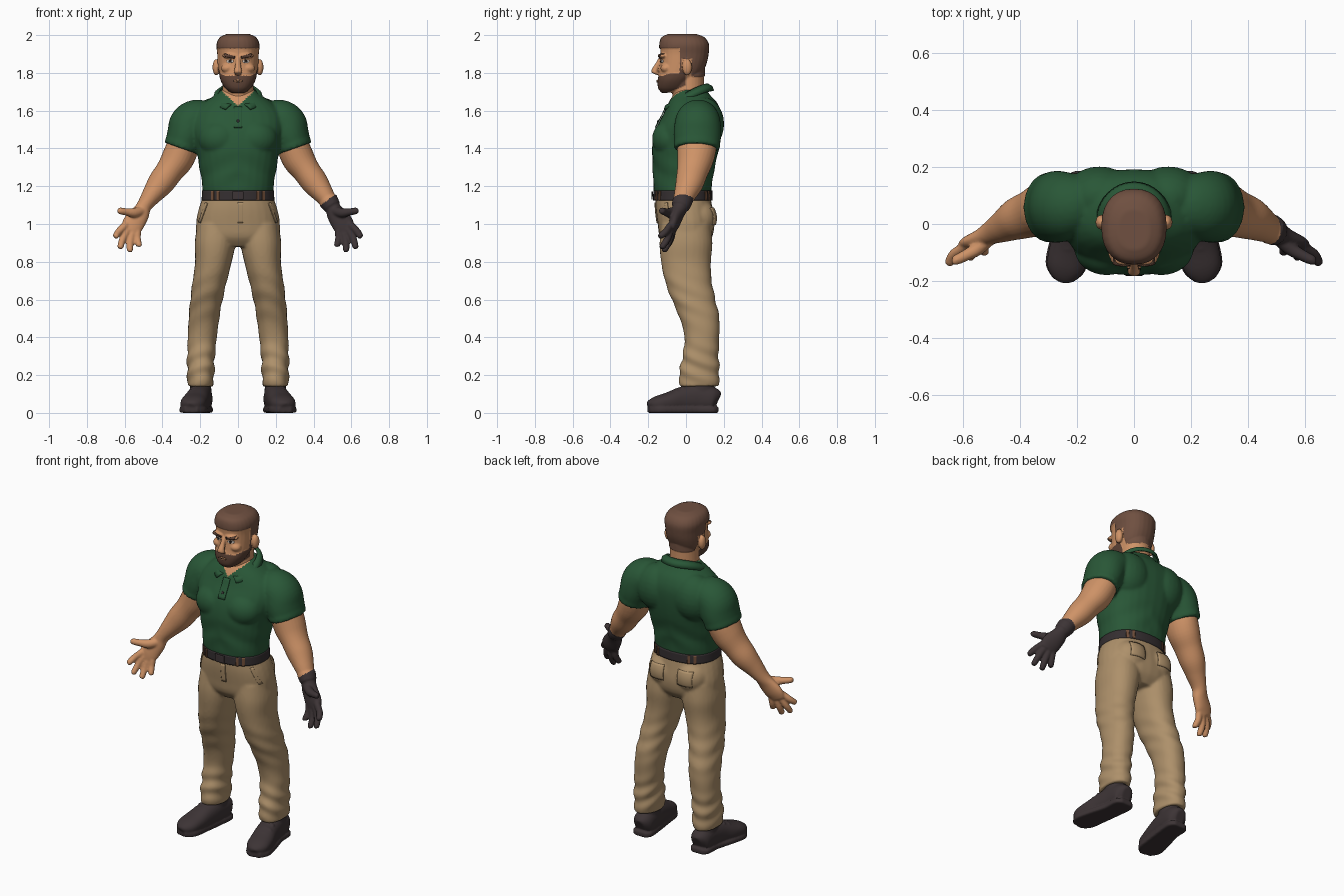
import bpy, bmesh, math
from mathutils import Vector, Matrix
from mathutils.bvhtree import BVHTree

cube = bpy.data.objects.get("Cube")
if cube:
    bpy.data.objects.remove(cube)


def material(name, *rgb):
    m = bpy.data.materials.new(name)
    m.use_nodes = True
    m.diffuse_color = (*rgb, 1)
    shader = m.node_tree.nodes["Principled BSDF"]
    shader.inputs["Base Color"].default_value = (*rgb, 1)
    shader.inputs["Roughness"].default_value = 0.8
    return m


GREEN = material("shirt green", .022, .095, .038)
KHAKI = material("khaki", .42, .28, .145)
SKIN = material("skin", .62, .29, .135)
HAIR = material("hair brown", .16, .08, .052)
BEARD = material("beard brown", .11, .055, .036)
LEATHER = material("dark leather", .046, .034, .036)
BELT = material("belt black", .035, .028, .03)
TAN = material("strap brown", .16, .075, .04)
WHITE = material("eye white", .6, .55, .5)
BLACK = material("eye dark", .02, .014, .012)
Z = Vector((0, 0, 1))


def spline(points, steps=5):
    P = [Vector(p) for p in points]
    out = []
    for i in range(len(P) - 1):
        a, b, c, d = P[max(i - 1, 0)], P[i], P[i + 1], P[min(i + 2, len(P) - 1)]
        for k in range(steps):
            t = k / steps
            out.append((b * 2 + (c - a) * t + (a * 2 - b * 5 + c * 4 - d) * t ** 2
                        + (b * 3 - a - c * 3 + d) * t ** 3) / 2)
    return out + [P[-1]]


def limb(bm, points, s=1, ref=(0, 1, 0), power=2, axis=None, n=28):
    """Closed loft through (x, y, z, half width, half depth) stations."""
    path, rings = spline(points), []
    C = [Vector((p[0] * s, p[1], p[2])) for p in path]
    for i, p in enumerate(path):
        t = axis or (C[min(i + 1, len(C) - 1)] - C[max(i - 1, 0)]).normalized()
        u = Vector(ref).cross(t).normalized()
        v = t.cross(u)
        ring = []
        for k in range(n):
            a = math.tau * k / n
            ca, sa = math.cos(a), math.sin(a)
            e = 2 / power
            ring.append(bm.verts.new(C[i] + u * (p[3] * math.copysign(abs(ca) ** e, ca))
                                     + v * (p[4] * math.copysign(abs(sa) ** e, sa))))
        rings.append(ring)
    for r, q in zip(rings, rings[1:]):
        for k in range(n):
            bm.faces.new((r[k], r[(k + 1) % n], q[(k + 1) % n], q[k]))
    bm.faces.new(rings[0][::-1])
    bm.faces.new(rings[-1])


def blob(bm, center, radii):
    bmesh.ops.create_uvsphere(bm, u_segments=24, v_segments=14, radius=1,
                              matrix=Matrix.Translation(center) @ Matrix.Diagonal((*radii, 1)))


def finish(name, bm, mats, voxel=0, smooth=4, rule=None, puff=None):
    """Make an object, optionally fused into one skin, then coloured by rule."""
    bmesh.ops.recalc_face_normals(bm, faces=bm.faces)
    mesh = bpy.data.meshes.new(name)
    bm.to_mesh(mesh)
    bm.free()
    ob = bpy.data.objects.new(name, mesh)
    bpy.context.collection.objects.link(ob)
    if voxel:
        fuse = ob.modifiers.new("fuse", "REMESH")
        fuse.mode, fuse.voxel_size = "VOXEL", voxel
        relax = ob.modifiers.new("relax", "SMOOTH")
        relax.factor, relax.iterations = .5, smooth
        dg = bpy.context.evaluated_depsgraph_get()
        baked = bpy.data.meshes.new_from_object(ob.evaluated_get(dg))
        ob.modifiers.clear()
        ob.data = mesh = baked
    if puff:
        moved = [v.co + v.normal * puff(v.co) for v in mesh.vertices]
        for v, co in zip(mesh.vertices, moved):
            v.co = co
    mesh.materials.clear()
    for m in mats:
        mesh.materials.append(m)
    for p in mesh.polygons:
        p.use_smooth = True
        p.material_index = rule(p.center) if rule else 0
    return ob


def plate(name, surface, x, z, w, h, mat, tilt=0, front=1, lift=.003, oval=False):
    """Thin patch laid on a surface, seen from the front or the back."""
    tree = BVHTree.FromPolygons([v.co for v in surface.data.vertices],
                                [p.vertices for p in surface.data.polygons])
    bm, grid, n = bmesh.new(), [], 8
    for j in range(n + 1):
        row = []
        for i in range(n + 1):
            a, b = 2 * i / n - 1, 2 * j / n - 1
            if oval:
                a, b = a * math.sqrt(1 - b * b / 2), b * math.sqrt(1 - a * a / 2)
            px = x + a * w / 2 * math.cos(tilt) - b * h / 2 * math.sin(tilt)
            pz = z + a * w / 2 * math.sin(tilt) + b * h / 2 * math.cos(tilt)
            hit = tree.ray_cast(Vector((px, -front, pz)), Vector((0, front, 0)))[0]
            y = hit.y if hit else 0
            row.append(bm.verts.new((px, y - front * lift, pz)))
        grid.append(row)
    for r, q in zip(grid, grid[1:]):
        for i in range(n):
            bm.faces.new((r[i], r[i + 1], q[i + 1], q[i]))
    ob = finish(name, bm, [mat])
    thick = ob.modifiers.new("thickness", "SOLIDIFY")
    thick.thickness, thick.offset = .005, 0
    return ob


# Polo shirt: torso, chest, back and sleeves
bm = bmesh.new()
limb(bm, [(0, -.018, 1.165, .188, .152), (0, -.018, 1.2, .19, .156), (0, -.012, 1.3, .204, .163),
          (0, -.002, 1.4, .222, .178), (0, .014, 1.5, .245, .176), (0, .034, 1.58, .24, .155),
          (0, .036, 1.64, .185, .13), (0, .03, 1.68, .125, .1), (0, .03, 1.71, .09, .08)],
     power=2.3, axis=-Z)
for s in (-1, 1):
    blob(bm, (s * .095, -.085, 1.45), (.115, .095, .1))
    blob(bm, (s * .12, .095, 1.53), (.13, .107, .14))
    limb(bm, [(.15, .05, 1.58, .07, .08), (.2, .06, 1.565, .1, .11), (.25, .062, 1.53, .112, .122),
              (.275, .06, 1.47, .102, .126), (.299, .058, 1.4, .091, .118)], s)
    limb(bm, [(.291, .058, 1.425, .097, .124), (.3, .058, 1.4, .094, .122)], s)
shirt = finish("polo_shirt", bm, [GREEN, SKIN], .009, 4,
               lambda c: int(c.y < 0 and c.z > 1.625 + abs(c.x) * .9),
               lambda c: .003 * math.sin(40 * c.z + 30 * abs(c.x)) * max(0, 1 - abs(c.z - 1.27) / .12))

# Collar wrapped round the neck, open at the front
bm, rows = bmesh.new(), []
for i in range(41):
    t = i / 20 - 1
    a, b = t * math.radians(166), t * math.radians(150)
    f = ((1 - math.cos(a)) / 2) ** 1.4
    top = Vector((.098 * math.sin(a), .012 + .1 * math.cos(a), 1.74 - .108 * f))
    low = Vector((.13 * math.sin(b), .006 + .138 * math.cos(b), 1.705 - .1 * f))
    fold = (top + low) / 2 + Vector((math.sin(b), math.cos(b), .6)) * .008
    rows.append([bm.verts.new(p) for p in (top, fold, low)])
for r, q in zip(rows, rows[1:]):
    for k in range(2):
        bm.faces.new((r[k], q[k], q[k + 1], r[k + 1]))
collar = finish("collar", bm, [GREEN])
thick = collar.modifiers.new("thickness", "SOLIDIFY")
thick.thickness, thick.offset = .01, 0
plate("placket", shirt, 0, 1.565, .044, .11, GREEN, lift=.005)
plate("button", shirt, 0, 1.545, .014, .014, BELT, lift=.009, oval=True)

# Trousers: hips, seat and legs with soft folds
bm = bmesh.new()
limb(bm, [(0, -.016, 1.15, .183, .145), (0, -.01, 1.08, .208, .15), (0, 0, 1, .222, .15),
          (0, 0, .93, .21, .138), (0, 0, .88, .13, .1)], power=2.3, axis=-Z)
for s in (-1, 1):
    blob(bm, (s * .088, .068, 1.03), (.1, .092, .1))
    limb(bm, [(.115, 0, 1.0, .1, .13), (.121, 0, .9, .108, .14), (.13, 0, .8, .097, .132),
              (.149, .012, .7, .091, .124), (.167, .04, .6, .085, .116), (.18, .072, .5, .081, .105),
              (.189, .084, .4, .077, .092), (.196, .077, .3, .073, .096),
              (.198, .07, .2, .071, .107), (.199, .07, .14, .067, .103)], s, axis=-Z, power=2.2)


def folds(c):
    w = math.exp(-((c.z - .25) / .1) ** 2) + .5 * math.exp(-((c.z - .6) / .12) ** 2)
    return .005 * w * math.sin(70 * c.z + 28 * c.y + 20 * abs(c.x))


trousers = finish("trousers", bm, [KHAKI], .009, 4, puff=folds)
plate("fly", trousers, .012, 1.06, .03, .11, KHAKI)
for s in (-1, 1):
    plate("front_pocket_welt", trousers, s * .185, 1.06, .012, .11, KHAKI, tilt=s * .35)
    plate("back_pocket", trousers, s * .095, 1.04, .095, .09, KHAKI, front=-1)

# Belt with buckle and loops
bm = bmesh.new()
limb(bm, [(0, -.017, 1.178, .19, .156), (0, -.017, 1.125, .193, .157)], power=2.3, axis=-Z, n=48)
belt = finish("belt", bm, [BELT])
plate("buckle", belt, 0, 1.151, .06, .044, LEATHER, lift=.006)
for s in (-1, 1):
    for x in (.105, .135):
        plate("belt_loop", belt, s * x, 1.15, .014, .05, TAN)
        plate("rear_belt_loop", belt, s * x, 1.15, .014, .05, TAN, front=-1)

# Boots with soles and laces
for s, side in ((1, "left"), (-1, "right")):
    bm = bmesh.new()
    limb(bm, [(.195, .168, .06, .03, .045), (.195, .14, .07, .058, .066), (.2, .06, .078, .062, .076),
              (.212, -.02, .07, .064, .068), (.228, -.09, .057, .069, .053), (.24, -.15, .047, .066, .043),
              (.247, -.185, .038, .046, .032), (.25, -.198, .032, .02, .02)], s, ref=Z, power=2.3)
    limb(bm, [(.194, .172, .016, .035, .016), (.195, .14, .016, .062, .016), (.202, .05, .016, .062, .016),
              (.224, -.06, .016, .07, .016), (.24, -.15, .016, .071, .016), (.249, -.198, .016, .035, .016)],
         s, ref=Z, power=6)
    limb(bm, [(.198, .075, .05, .06, .08), (.198, .075, .17, .055, .075)], s)
    for y, z in ((-.015, .138), (-.05, .124), (-.085, .108)):
        x = .212 - y * .18
        limb(bm, [(x - .04, y, z - .012, .008, .008), (x, y, z, .008, .008),
                  (x + .04, y, z - .012, .008, .008)], s, n=10)
    finish(side + "_boot", bm, [LEATHER], .006, 3)

# Arms with hands; the left hand wears a glove
FINGERS = [((.6, -.085, .99), (.652, -.14, .93)), ((.585, -.08, .97), (.626, -.13, .87)),
           ((.558, -.075, .96), (.574, -.118, .852)), ((.533, -.07, .965), (.523, -.1, .88))]
for s, side in ((1, "left"), (-1, "right")):
    bm = bmesh.new()
    limb(bm, [(.262, .06, 1.5, .07, .09), (.288, .058, 1.42, .084, .104), (.32, .05, 1.345, .086, .097),
              (.363, .035, 1.28, .074, .083), (.41, .018, 1.215, .07, .074), (.455, -.006, 1.155, .054, .058),
              (.497, -.028, 1.095, .04, .043), (.52, -.045, 1.05, .05, .034),
              (.555, -.063, 1.0, .058, .028), (.571, -.075, .962, .048, .02)], s)
    limb(bm, [(.495, -.04, 1.075, .024, .024), (.545, -.085, 1.06, .026, .024),
              (.59, -.11, 1.064, .02, .02), (.628, -.128, 1.07, .017, .017),
              (.638, -.13, 1.071, .008, .008)], s, n=14)
    for base, tip in FINGERS:
        a, b = Vector(base), Vector(tip)
        bend = a.lerp(b, .5) + Vector((.005, .006, 0))
        limb(bm, [(*a.lerp(b, -.35), .019, .017), (*a, .02, .018), (*bend, .019, .018),
                  (*a.lerp(b, .92), .016, .016), (*b, .007, .007)], s, n=14)
    if s > 0:
        limb(bm, [(.477, -.017, 1.125, .053, .054), (.5, -.03, 1.09, .046, .048)], s)
    finish(side + "_arm", bm, [SKIN, LEATHER], .006, 3,
           lambda c: int(c.x > 0 and (c.x - .477) * .6 - (c.z - 1.125) * .8 > -.003))

# Head: neck, skull, jaw, nose, brow and ears; hair and beard by region
bm = bmesh.new()
limb(bm, [(0, .02, 1.58, .09, .085), (0, .012, 1.7, .084, .084), (0, .015, 1.82, .08, .08)], axis=-Z)
limb(bm, [(0, -.085, 1.695, .035, .042), (0, -.073, 1.72, .066, .073), (0, -.058, 1.76, .09, .09),
          (0, -.031, 1.8, .099, .11), (0, -.016, 1.85, .103, .12), (0, -.01, 1.9, .105, .125),
          (0, -.01, 1.95, .109, .127), (0, -.016, 1.985, .092, .11), (0, -.02, 2.002, .055, .07)],
     power=2.3, axis=-Z)
limb(bm, [(0, -.13, 1.885, .012, .012), (0, -.148, 1.85, .014, .014), (0, -.163, 1.82, .019, .018),
          (0, -.165, 1.802, .023, .017), (0, -.145, 1.79, .015, .012)], axis=-Z)
for s in (-1, 1):
    blob(bm, (s * .115, .006, 1.83), (.02, .026, .043))
    blob(bm, (s * .04, -.123, 1.89), (.045, .022, .013))
    blob(bm, (s * .055, -.105, 1.825), (.035, .03, .025))


def head_zone(c):
    x, y, z = abs(c.x), c.y, c.z
    ear = x > .104 and z < 1.875 and -.025 < y < .035
    if z > 1.93 or not ear and (y > -.035 and z > 1.85 or y > .028 and z > 1.78):
        return 1
    if ear or y > -.002 or z < 1.695 + .4 * (y + .1):
        return 0
    cheek = 1.785 + .5 * max(0, x - .07)
    return 2 if z < cheek or (y > -.035 and x > .08) else 0


head = finish("head", bm, [SKIN, HAIR, BEARD], .005, 4, head_zone,
              lambda c: .005 if head_zone(c) == 1 else .002 if head_zone(c) == 2 else 0)
plate("mouth", head, 0, 1.757, .05, .014, SKIN, oval=True)
plate("mouth_line", head, 0, 1.757, .046, .003, BLACK, lift=.005)
for s in (-1, 1):
    plate("eye", head, s * .042, 1.861, .036, .018, WHITE, oval=True, lift=.001)
    plate("iris", head, s * .041, 1.862, .016, .016, BLACK, oval=True, lift=.003)
    plate("eyebrow", head, s * .045, 1.888, .058, .014, BEARD, tilt=s * .25)
